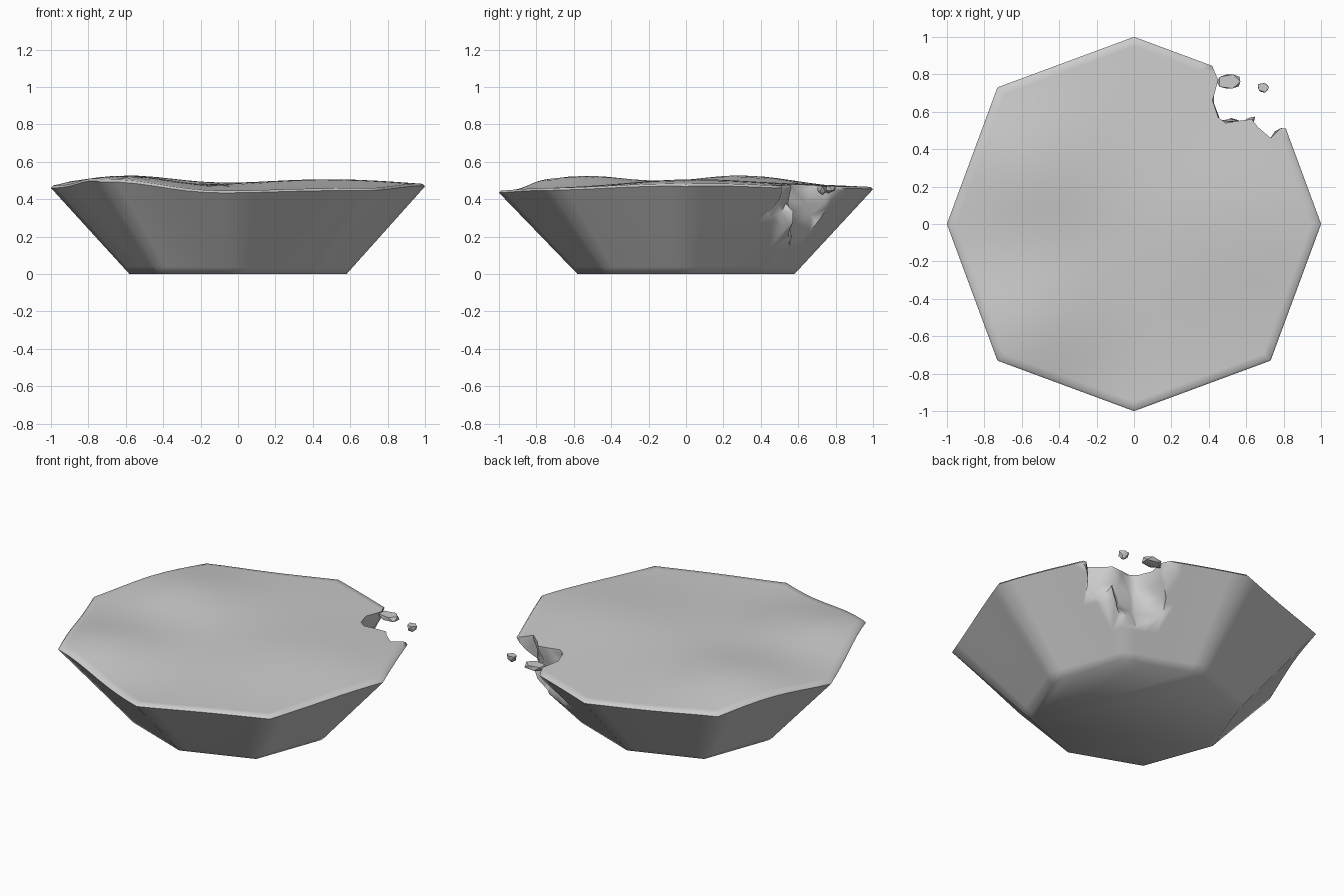
import bpy, bmesh, math, random
from mathutils import Vector

if "Cube" in bpy.data.objects:
    bpy.data.objects.remove(bpy.data.objects["Cube"])

random.seed(4)
CORNERS = [(1, 0), (.73, .73), (0, 1), (-.73, .73), (-1, 0), (-.73, -.73), (0, -1), (.73, -.73)]
SEG = 8


def height(x, y):
    # gently rolling top: (centre x, centre y, width, height)
    z = 0.455
    for cx, cy, w, a in [(-.6, -.55, .27, .07), (-.6, .3, .28, .07), (.4, .05, .38, .045),
                         (-.15, -.85, .25, -.015), (.85, 0, .3, .015), (.1, .7, .3, .015)]:
        z += a * math.exp(-((x - cx) ** 2 + (y - cy) ** 2) / (2 * w * w))
    return z


def make_object(name, bm):
    bmesh.ops.recalc_face_normals(bm, faces=bm.faces)
    me = bpy.data.meshes.new(name)
    bm.to_mesh(me)
    bm.free()
    ob = bpy.data.objects.new(name, me)
    bpy.context.collection.objects.link(ob)
    return ob


def smooth(ob, angle):
    bpy.ops.object.select_all(action='DESELECT')
    ob.select_set(True)
    bpy.context.view_layer.objects.active = ob
    bpy.ops.object.shade_smooth_by_angle(angle=math.radians(angle))


def bridge(bm, a, b):
    n = len(a)
    for i in range(n):
        bm.faces.new((a[i], a[(i + 1) % n], b[(i + 1) % n], b[i]))


# octagon outline with subdivided sides
outline = []
for i in range(8):
    a, b = Vector(CORNERS[i]), Vector(CORNERS[(i + 1) % 8])
    outline += [a.lerp(b, k / SEG) for k in range(SEG)]

# tapered ground block with wavy top
bm = bmesh.new()
rings = []
for t in (0, .08, .3, .6, .88, 1):
    s = .58 + .42 * t
    rings.append([bm.verts.new((p.x * s, p.y * s, t * (height(p.x, p.y) - .012))) for p in outline])
for s in (.988, .95, .87, .77, .66, .55, .44, .33, .22, .11):
    rings.append([bm.verts.new((p.x * s, p.y * s, height(p.x * s, p.y * s))) for p in outline])
for a, b in zip(rings, rings[1:]):
    bridge(bm, a, b)
bm.faces.new(rings[0])
centre = bm.verts.new((0, 0, height(0, 0)))
last = rings[-1]
for i in range(len(last)):
    bm.faces.new((last[i], last[(i + 1) % len(last)], centre))
ground = make_object("ground_block", bm)

# jagged cutter that breaks off the back right corner
jag = [(.40, .98), (.42, .84), (.45, .77), (.42, .66), (.45, .57), (.49, .54), (.55, .55),
       (.63, .56), (.66, .52), (.73, .46), (.78, .51), (.81, .51), (1.05, .45), (1.05, 1.05)]
bm = bmesh.new()
levels = []
for z, shift, j in [(.7, 0, 0), (.46, 0, 0), (.39, .0, .025), (.31, -.005, .035), (.23, .0, .03), (.13, .02, .02)]:
    ring = []
    for x, y in jag:
        far = x > .9 or y > .9
        d = 0 if far else shift
        k = 0 if far else j
        # undercut the two ends of the bite lower down
        e = 0 if far else max(0, .46 - z) * abs(y - x) * .9
        sx, sy = (e * .1, -e) if x > y else (-e, e * .1)
        if x > y:
            sx = -e * .5
        else:
            sy = -e * .5
        ring.append(bm.verts.new((x + d + sx + random.uniform(-k, k),
                                  y + d + sy + random.uniform(-k, k),
                                  z + random.uniform(-k, k) * .8)))
    levels.append(ring)
for a, b in zip(levels, levels[1:]):
    bridge(bm, a, b)
bm.faces.new(levels[0])
bm.faces.new(levels[-1])
bmesh.ops.triangulate(bm, faces=bm.faces)
cutter = make_object("bite_cutter", bm)
cutter.hide_render = True
cutter.hide_viewport = False
mod = ground.modifiers.new("bite", 'BOOLEAN')
mod.operation, mod.solver, mod.object = 'DIFFERENCE', 'EXACT', cutter
bpy.context.view_layer.objects.active = ground
bpy.ops.object.modifier_apply(modifier=mod.name)
bpy.data.objects.remove(cutter)
smooth(ground, 74)


# broken fragments floating in the gap
def fragment(name, loc, size):
    bm = bmesh.new()
    bmesh.ops.create_icosphere(bm, subdivisions=1, radius=1)
    for v in bm.verts:
        v.co *= random.uniform(.8, 1.1)
        if v.co.z > .3:
            v.co.z = .4
        v.co = Vector([c * s for c, s in zip(v.co, size)]) + Vector(loc)
    smooth(make_object(name, bm), 40)


fragment("large_fragment", (.51, .76, .46), (.07, .047, .03))
fragment("small_fragment", (.69, .73, .455), (.037, .03, .032))
